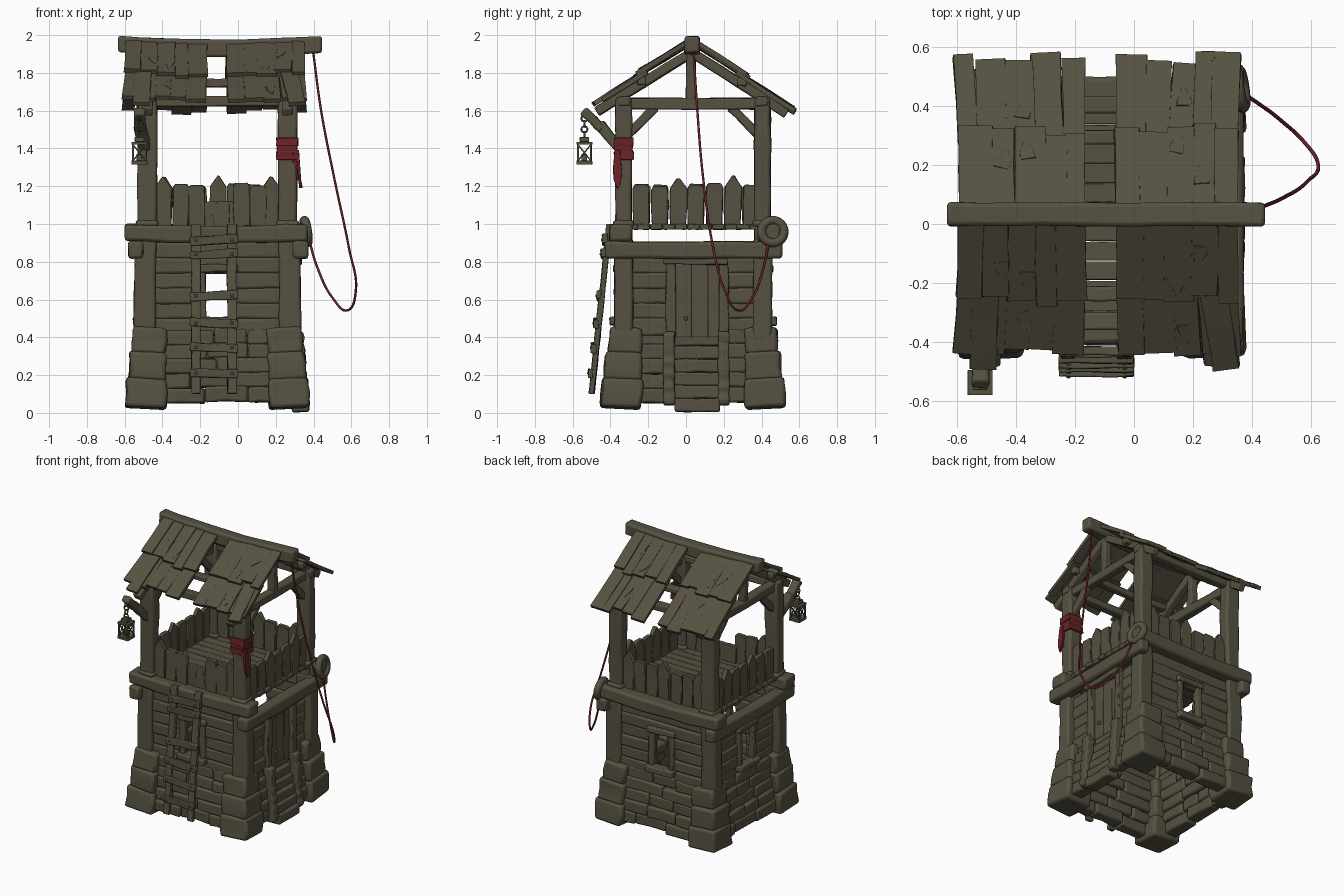
import bpy, bmesh, math, random
from mathutils import Vector

if "Cube" in bpy.data.objects:
    bpy.data.objects.remove(bpy.data.objects["Cube"])
random.seed(7)
R = random.uniform

def material(name, col):
    m = bpy.data.materials.new(name)
    m.diffuse_color = (*col, 1)
    m.use_nodes = True
    m.node_tree.nodes["Principled BSDF"].inputs["Base Color"].default_value = m.diffuse_color
    return m

OLIVE = material("olive_brown", (0.092, 0.083, 0.053))
RED = material("dark_red", (0.14, 0.016, 0.019))
CX, CY = -0.11, 0.037
XL, XR, YF, YB = -0.48, 0.262, -0.33, 0.405     # post centre lines

def beam(bm, p0, p1, w, h, up=(0, 0, 1), n=4, jit=0.004, sag=0, prof=None):
    """Wobbly bar from p0 to p1, w across and h along up; prof gives a width scale along it."""
    p0, p1 = Vector(p0), Vector(p1)
    d = (p1 - p0).normalized()
    up = Vector(up)
    if abs(d.dot(up.normalized())) > 0.9:
        up = Vector((0, 1, 0))
    side = d.cross(up).normalized()
    up = side.cross(d)
    rings = []
    for t, k in (prof or [(i / n, 1) for i in range(n + 1)]):
        c = p0.lerp(p1, t) - Vector((0, 0, sag * math.sin(math.pi * t)))
        rings.append([bm.verts.new(c + side * (a * w / 2 * k + R(-jit, jit)) + up * (b * h / 2 + R(-jit, jit)))
                      for a, b in ((-1, -1), (1, -1), (1, 1), (-1, 1))])
    for r, q in zip(rings, rings[1:]):
        for i in range(4):
            bm.faces.new((r[i], r[(i + 1) % 4], q[(i + 1) % 4], q[i]))
    bm.faces.new(rings[0][::-1])
    bm.faces.new(rings[-1])

def finish(name, bm, mat=OLIVE, bevel=0.008):
    bmesh.ops.recalc_face_normals(bm, faces=bm.faces)
    me = bpy.data.meshes.new(name)
    bm.to_mesh(me)
    bm.free()
    ob = bpy.data.objects.new(name, me)
    bpy.context.collection.objects.link(ob)
    me.materials.append(mat)
    b = ob.modifiers.new("bevel", "BEVEL")
    b.width, b.segments, b.limit_method, b.angle_limit = bevel, 2, "ANGLE", 0.6
    bpy.context.view_layer.objects.active = ob
    ob.select_set(True)
    bpy.ops.object.shade_smooth_by_angle(angle=math.radians(35))
    ob.select_set(False)

def torus(name, loc, rot, major, minor, mat=OLIVE):
    bpy.ops.mesh.primitive_torus_add(location=loc, rotation=rot, major_radius=major, minor_radius=minor,
                                     major_segments=24, minor_segments=10)
    ob = bpy.context.object
    ob.name = name
    ob.data.materials.append(mat)
    bpy.ops.object.shade_smooth()
    ob.select_set(False)

# stone base: big corner blocks
bm = bmesh.new()
for sx in (-1, 1):
    for sy in (-1, 1):
        for z0, z1, e in ((0.025, 0.18, 0.488), (0.17, 0.32, 0.47), (0.31, 0.45, 0.45)):
            w = e - 0.275
            x, y = CX + sx * (e - w / 2), CY + sy * (e - w / 2)
            beam(bm, (x, y, z0), (x - sx * 0.008, y - sy * 0.008, z1), w, w, n=2, jit=0.009)
finish("corner_stones", bm, bevel=0.018)

# stone base: long brick courses between the corners, the right side leaves room for steps
bm = bmesh.new()
for side in range(4):
    for r in range(5):
        z, e, u = 0.09 + r * 0.077, 0.445 - r * 0.012, -0.30
        while u < 0.29:
            v = min(u + R(0.15, 0.3), 0.30)
            if v > 0.22:
                v = 0.30
            a, b = u, v
            u = v
            spans = [(a, b)]
            if side == 1:
                spans = [(a, min(b, -0.10)), (max(a, 0.14), b)]
            for a, b in spans:
                if b - a < 0.02:
                    continue
                p, q, o = a + 0.002, b - 0.002, e - 0.04 + R(-0.008, 0.008)
                zz = z + 0.01 * math.cos(a * 5)
                A, B = {0: ((p, -o), (q, -o)), 1: ((o, p), (o, q)), 2: ((p, o), (q, o)), 3: ((-o, p), (-o, q))}[side]
                beam(bm, (CX + A[0], CY + A[1], zz), (CX + B[0], CY + B[1], zz), 0.09, 0.08, n=2, jit=0.005)
finish("base_bricks", bm, bevel=0.012)

# plank walls, with window openings in front, back and left, and a doorway on the right
bm = bmesh.new()
edges = [0.41, 0.5, 0.58, 0.66, 0.74, 0.82, 0.90]
for side in range(4):
    for z0, z1 in zip(edges, edges[1:]):
        if side in (1, 3) and z1 > 0.85:
            continue
        zc, h = (z0 + z1) / 2, z1 - z0 + 0.006
        open_row = z0 < 0.75 if side == 1 else 0.49 < z0 < 0.7
        l, r = (-0.12, 0.14) if side == 1 else (-0.065, 0.065)
        for a, b in (((-0.35, l), (r, 0.35)) if open_row else ((-0.35, 0.35),)):
            o = R(-0.006, 0.006)
            if side in (0, 2):
                y = (YF if side == 0 else YB) + o
                beam(bm, (CX + a, y, zc), (CX + b, y, zc), 0.05, h, jit=0.003)
            else:
                x = (XR if side == 1 else XL) + o
                beam(bm, (x, CY + a, zc), (x, CY + b, zc), 0.05, h, jit=0.003)
finish("wall_planks", bm, bevel=0.014)

# window frames and sills
bm = bmesh.new()
for side in ("front", "back", "left"):
    def P(u, o, z):
        return {"front": (CX + u, YF - 0.025 - o, z), "back": (CX + u, YB + 0.025 + o, z),
                "left": (XL - 0.025 - o, CY + u, z)}[side]
    for u in (-0.08, 0.08):
        beam(bm, P(u, 0.0, 0.49), P(u, 0.0, 0.76), 0.04, 0.04)
    beam(bm, P(-0.11, 0.005, 0.765), P(0.11, 0.005, 0.765), 0.05, 0.04)
    beam(bm, P(-0.11, 0.015, 0.485), P(0.11, 0.015, 0.485), 0.07, 0.045)
finish("window_frames", bm)

# door with frame and lintel on the right side
bm = bmesh.new()
for i in range(3):
    y = -0.015 + i * 0.088
    beam(bm, (XR + 0.012, y, 0.40), (XR + 0.012, y, 0.79), 0.03, 0.09, up=(0, 1, 0), jit=0.001)
for y in (-0.08, 0.20):
    beam(bm, (XR + 0.03, y, 0.40), (XR + 0.03, y, 0.80), 0.05, 0.05)
beam(bm, (XR + 0.045, -0.12, 0.815), (XR + 0.045, 0.22, 0.815), 0.06, 0.06)
beam(bm, (XR + 0.03, 0.0, 0.5), (XR + 0.05, 0.0, 0.5), 0.02, 0.02, n=1, jit=0)
finish("door", bm, bevel=0.006)

# steps with scalloped side rails
bm = bmesh.new()
for i in range(6):
    x, z = 0.33 - i * 0.018, 0.04 + i * 0.07
    beam(bm, (x, -0.06, z), (x, 0.18, z), 0.09, 0.07, jit=0.003)
for y in (-0.09, 0.20):
    prof = [(i / 12, 1 if i % 2 else 0.72) for i in range(13)]
    beam(bm, (0.34, y, 0.04), (0.315, y, 0.43), 0.075, 0.06, up=(0, 1, 0), prof=prof)
finish("steps", bm, bevel=0.01)

# corner posts
bm = bmesh.new()
for x in (XL, XR):
    for y in (YF, YB):
        s = 1 if x > 0 else -1
        beam(bm, (x + s * 0.015, y, 0.38), (x + s * 0.01, y, 0.92), 0.115, 0.10, jit=0.005)
        beam(bm, (x, y, 0.90), (x, y, 1.67), 0.10, 0.085, n=6, jit=0.005)
        beam(bm, (x, y, 0.985), (x, y, 1.02), 0.12, 0.11, n=1)
finish("corner_posts", bm, bevel=0.014)

# deck beams: side pair below, front and back pair above
bm = bmesh.new()
for x in (-0.54, 0.33):
    beam(bm, (x, -0.43, 0.865), (x, 0.51, 0.865), 0.08, 0.09, sag=0.004, n=6)
for y in (-0.345, 0.44):
    beam(bm, (-0.60, y, 0.955), (0.37, y, 0.955), 0.12, 0.09, sag=0.012, n=8)
finish("deck_beams", bm, bevel=0.016)

# floor planks
bm = bmesh.new()
for i in range(11):
    y = -0.29 + i * 0.066
    beam(bm, (-0.525 + R(-.01, .01), y, 0.985), (0.305 + R(-.01, .01), y, 0.985), 0.064, 0.028, jit=0.002)
finish("floor_planks", bm, bevel=0.004)

# fence pickets, pointed or blunt, with low boards in the ladder gap
bm = bmesh.new()
def picket(x, y, along_x, k, top=None):
    tall = k % 3 == 0 and not top
    z1 = top or (1.25 if tall else 1.21) + R(-0.01, 0.01)
    prof = [(0, 0.92), (0.45, 1), (0.80, 1), (1, 0.12)] if tall else [(0, 0.92), (0.5, 1), (0.92, 1), (1, 0.75)]
    lean = R(-0.008, 0.008)
    dx, dy = (lean, 0) if along_x else (0, lean)
    beam(bm, (x, y, 0.97), (x + dx, y + dy, z1), 0.088, 0.03, up=(0, 1, 0) if along_x else (1, 0, 0), prof=prof, jit=0.003)
for i in range(7):
    x, y = -0.395 + i * 0.095, -0.235 + i * 0.096
    picket(x, YB - 0.005, True, i)
    picket(XR + 0.015, y, False, i + 1)
    picket(XL - 0.015, y, False, i + 1)
for i, x in enumerate((-0.395, -0.305, -0.218, 0.02, 0.105, 0.18)):
    picket(x, YF + 0.005, True, i + (i > 2))
for x in (-0.15, -0.085, -0.025):
    picket(x, YF + 0.02, True, 1, 1.12)
finish("fence", bm, bevel=0.006)

# ladder on the front
bm = bmesh.new()
for x in (-0.222, -0.032):
    beam(bm, (x, -0.50, 0.10), (x, -0.405, 1.0), 0.05, 0.03, up=(0, 1, 0), n=6)
for z in (0.21, 0.345, 0.475, 0.62, 0.84, 0.915):
    y = -0.515 + (z - 0.1) * 0.105
    t = R(-0.008, 0.008)
    beam(bm, (-0.255, y, z - t), (0.0, y, z + t), 0.028, 0.045)
    for x in (-0.222, -0.032):
        beam(bm, (x, y - 0.01, z), (x, y - 0.02, z), 0.016, 0.016, n=1, jit=0)
finish("ladder", bm, bevel=0.005)

# roof frame: plates, tie beams, king posts, rafters, purlins, braces
def slope(x, t, s, lift=0.0):
    dip = 0.022 * max(0, 1 - ((x + 0.1) / 0.5) ** 2)
    return Vector((x, 0.03 + s * 0.53 * t, 1.962 - (0.345 if s > 0 else 0.335) * t - dip + lift))
bm = bmesh.new()
for x in (XL, XR):
    beam(bm, (x, YF - 0.03, 1.637), (x, YB + 0.03, 1.637), 0.06, 0.06)
    beam(bm, (x, 0.025, 1.65), (x, 0.025, 1.92), 0.055, 0.05)
    for y, s in ((YF, 1), (YB, -1)):
        beam(bm, (x, y + s * 0.02, 1.47), (x, y + s * 0.17, 1.62), 0.045, 0.045)
        beam(bm, slope(x, 0, -s, -0.045), slope(x, 0.95, -s, -0.04), 0.055, 0.05)
for y in (YF, YB):
    beam(bm, (-0.53, y, 1.65), (0.32, y, 1.65), 0.06, 0.05)
for s in (-1, 1):
    beam(bm, slope(-0.55, 0.5, s, -0.03), slope(0.33, 0.5, s, -0.03), 0.05, 0.045, sag=0.012)
finish("roof_frame", bm)
bm = bmesh.new()
beam(bm, (-0.635, 0.033, 1.952), (0.445, 0.033, 1.952), 0.08, 0.09, sag=0.022, n=10, jit=0.003)
finish("ridge_beam", bm, bevel=0.014)

# roof planks: lower row then overlapping upper row, with a gap in the middle
bm = bmesh.new()
for s in (-1, 1):
    up = (0, s * 0.345, 0.53)
    for row, (t0, t1, lift) in enumerate(((0.45, 0.89 if s < 0 else 1.0, 0.0), (0.03, 0.545, 0.022))):
        for a, b in ((-0.595, -0.165), (-0.06, 0.35)):
            x = a
            ws = [R(0.7, 1.3) for _ in range(5)]
            for w in ws:
                w *= (b - a) / sum(ws)
                xc = x + w / 2
                x += w
                flare = (xc + 0.11) * 0.04 * (1 - row) + R(-0.008, 0.008)
                p, q = slope(xc, t0, s, lift), slope(xc + flare, t1 + R(-0.05, 0.04), s, lift + R(0, 0.006))
                beam(bm, p, q, w * 1.03, 0.024, up=up, n=3, jit=0.003, prof=[(0, 0.98), (0.5, 1), (1, 1.03)])
    for x, t in ((-0.45, 0.3), (-0.38, 0.62), (0.14, 0.4), (0.23, 0.2), (0.17, 0.7), (-0.36, 0.36)):
        # flat raised splinters on the planks
        c = slope(x, t, s, 0.036 if t < 0.53 else 0.014)
        g = slope(x + R(-0.03, 0.03), t + 0.12, s, 0.036 if t + 0.12 < 0.56 else 0.014)
        beam(bm, c, g, 0.06, 0.008, up=up, jit=0.003, prof=[(0, 0.9), (0.4, 0.7), (1, 0.1)])
# long loose boards at the outer front corners
for x0, x1 in ((-0.50, -0.515), (0.27, 0.315)):
    beam(bm, slope(x0, 0.5, -1, 0.01), slope(x1, 0.98, -1, 0.01), 0.09, 0.024, up=(0, -0.345, 0.53))
finish("roof_planks", bm, bevel=0.003)

# lantern arm, lantern and chain
bm = bmesh.new()
LX, LY = -0.522, -0.538
beam(bm, (-0.49, -0.35, 1.40), (LX, -0.46, 1.53), 0.06, 0.055)
beam(bm, (-0.515, -0.44, 1.50), (LX, -0.545, 1.60), 0.06, 0.05)
finish("lantern_arm", bm, bevel=0.012)
bm = bmesh.new()
for z0, z1, w in ((1.315, 1.335, 0.085), (1.42, 1.435, 0.085), (1.435, 1.46, 0.05), (1.33, 1.37, 0.03)):
    beam(bm, (LX, LY, z0), (LX, LY, z1), w, w, n=1, jit=0)
for a in (-0.034, 0.034):
    for b in (-0.034, 0.034):
        beam(bm, (LX + a, LY + b, 1.33), (LX + a, LY + b, 1.425), 0.011, 0.011, n=1, jit=0)
    for k in (-1, 1):
        beam(bm, (LX + a, LY - 0.034 * k, 1.335), (LX + a, LY + 0.034 * k, 1.42), 0.007, 0.007, n=1, jit=0)
        beam(bm, (LX - 0.034 * k, LY + a, 1.335), (LX + 0.034 * k, LY + a, 1.42), 0.007, 0.007, n=1, jit=0)
finish("lantern", bm, bevel=0.002)
for i in range(4):
    torus("lantern_chain", (LX, LY, 1.472 + i * 0.029), (math.pi / 2, 0, (i % 2) * math.pi / 2), 0.016, 0.005)

# coil on the back right post
torus("rope_coil", (0.36, 0.46, 0.96), (0, math.radians(82), math.radians(8)), 0.06, 0.024)

# red cloth wrapped on the front right post, with a hanging tail
bm = bmesh.new()
for z, w in ((1.435, 0.118), (1.398, 0.108), (1.362, 0.116)):
    beam(bm, (XR - 0.002, YF, z - 0.022), (XR - 0.002, YF, z + 0.022), w, w - 0.012, n=2, jit=0.004)
tail = [(0, 0.6), (0.5, 1), (0.8, 0.8), (1, 0.15)]
beam(bm, (0.312, -0.362, 1.39), (0.332, -0.362, 1.19), 0.045, 0.018, up=(1, 0, 0), prof=tail)
beam(bm, (0.30, -0.372, 1.38), (0.315, -0.355, 1.23), 0.035, 0.018, up=(0, 1, 0), prof=tail)
finish("red_cloth", bm, RED, bevel=0.01)

# slack red rope from the ridge to the coil
cu = bpy.data.curves.new("red_rope", "CURVE")
cu.dimensions, cu.bevel_depth, cu.bevel_resolution = "3D", 0.0065, 2
pts = [(.398, .04, 1.91), (.44, .06, 1.6), (.508, .09, 1.25), (.588, .145, .87), (.624, .205, .65),
       (.58, .275, .543), (.50, .35, .61), (.42, .41, .77), (.375, .44, .92)]
sp = cu.splines.new("BEZIER")
sp.bezier_points.add(len(pts) - 1)
for bp, p in zip(sp.bezier_points, pts):
    bp.co = p
    bp.handle_left_type = bp.handle_right_type = "AUTO"
cu.materials.append(RED)
bpy.context.collection.objects.link(bpy.data.objects.new("red_rope", cu))
